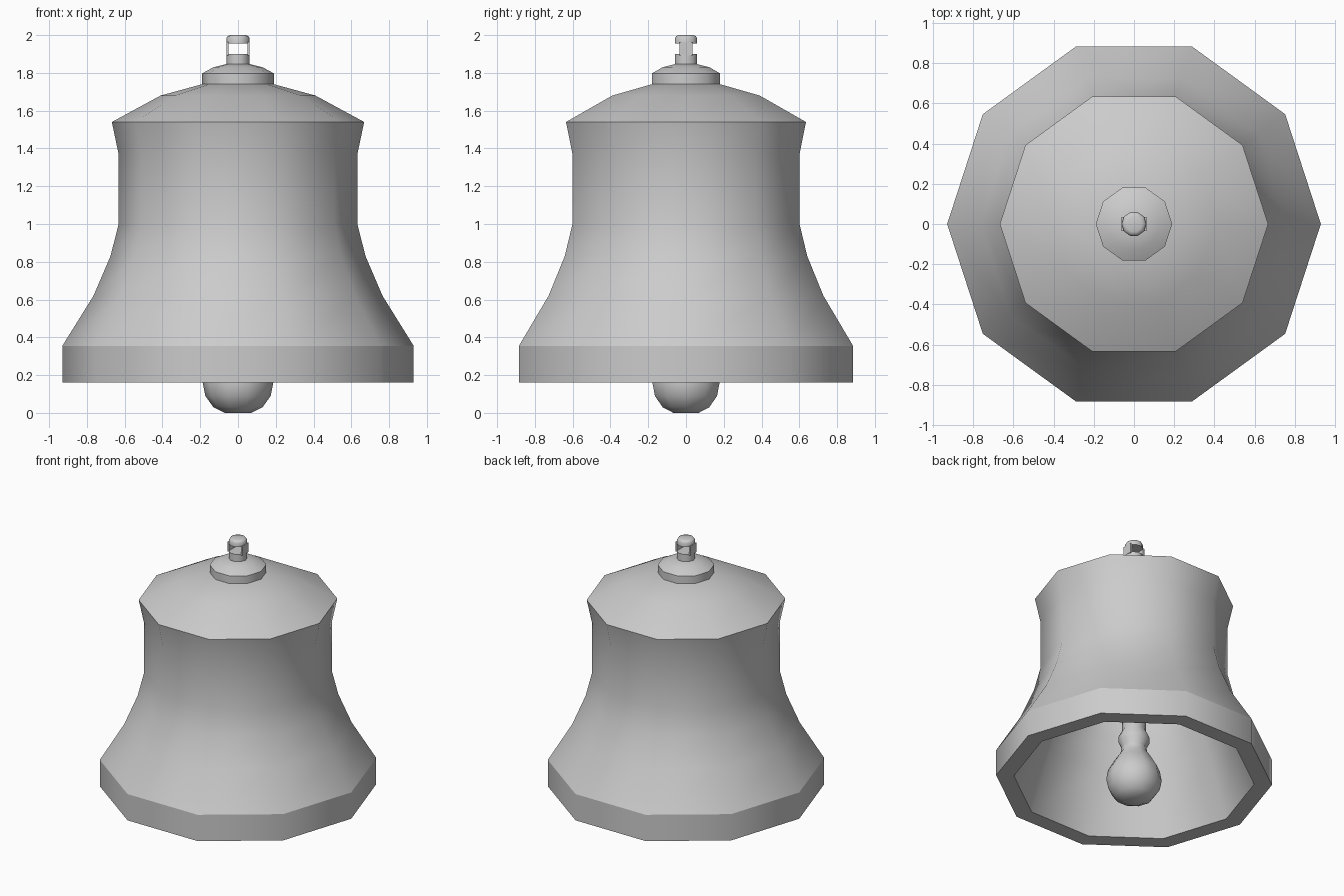
import bpy, bmesh
from math import cos, sin, pi

cube = bpy.data.objects.get("Cube")
if cube:
    bpy.data.objects.remove(cube, do_unlink=True)

metal = bpy.data.materials.new("light grey metal")
metal.use_nodes = True
GREY = (0.6, 0.6, 0.6, 1)
metal.diffuse_color = GREY
metal.node_tree.nodes["Principled BSDF"].inputs["Base Color"].default_value = GREY


def finish(name, bm):
    bmesh.ops.recalc_face_normals(bm, faces=bm.faces)
    mesh = bpy.data.meshes.new(name)
    bm.to_mesh(mesh)
    bm.free()
    mesh.materials.append(metal)
    obj = bpy.data.objects.new(name, mesh)
    bpy.context.collection.objects.link(obj)
    return obj


def lathe(name, profile, creases=(), sides=10):
    """Revolve (radius, z) points; rings whose index is in creases stay sharp."""
    bm = bmesh.new()
    rings = [[bm.verts.new((r * cos(2 * pi * i / sides), r * sin(2 * pi * i / sides), z))
              for i in range(sides)] for r, z in profile]
    for low, high in zip(rings, rings[1:]):
        for i in range(sides):
            j = (i + 1) % sides
            bm.faces.new((low[i], low[j], high[j], high[i]))
    bm.faces.new(rings[0])
    bm.faces.new(rings[-1])
    for face in bm.faces:
        face.smooth = True
    for k in creases:
        for i in range(sides):
            bm.edges.get((rings[k][i], rings[k][i - 1])).smooth = False
    return finish(name, bm)


# Bell shell: inner ceiling, down the inner wall, round the lip, up the outside
inner = [(0.19, 1.64), (0.38, 1.58), (0.56, 1.46), (0.54, 1.37), (0.54, 1.0),
         (0.58, 0.83), (0.66, 0.60), (0.81, 0.16)]
outer = [(0.93, 0.16), (0.93, 0.355), (0.765, 0.62), (0.675, 0.83), (0.632, 1.0),
         (0.632, 1.37), (0.668, 1.54), (0.41, 1.68), (0.19, 1.74)]
lip = len(inner)
lathe("bell_shell", inner + outer, creases=(lip - 1, lip, lip + 1, lip + 6))

# Collar on the crown
lathe("crown_collar", [(0.19, 1.735), (0.19, 1.797), (0.13, 1.83), (0.06, 1.847)],
      creases=(0, 1))

# Hanging loop: base, two thin posts and a rounded cap
lathe("loop_base", [(0.062, 1.84), (0.062, 1.9)], creases=(0, 1))
lathe("loop_cap", [(0.062, 1.955), (0.062, 1.983), (0.054, 1.995), (0.04, 2.0)],
      creases=(0,))
for side, label in ((1, "left"), (-1, "right")):
    bm = bmesh.new()
    bmesh.ops.create_cube(bm, size=1)
    for v in bm.verts:
        v.co = (side * 0.055 + v.co.x * 0.012, v.co.y * 0.07, 1.928 + v.co.z * 0.07)
    finish("loop_post_" + label, bm)

# Clapper: ball, tapered neck, ring and rod
lathe("clapper", [(0.07, 0), (0.13, 0.03), (0.173, 0.09), (0.187, 0.16), (0.175, 0.23),
                  (0.13, 0.31), (0.09, 0.37), (0.085, 0.41), (0.105, 0.45), (0.105, 0.49),
                  (0.08, 0.54), (0.08, 1.66)])
